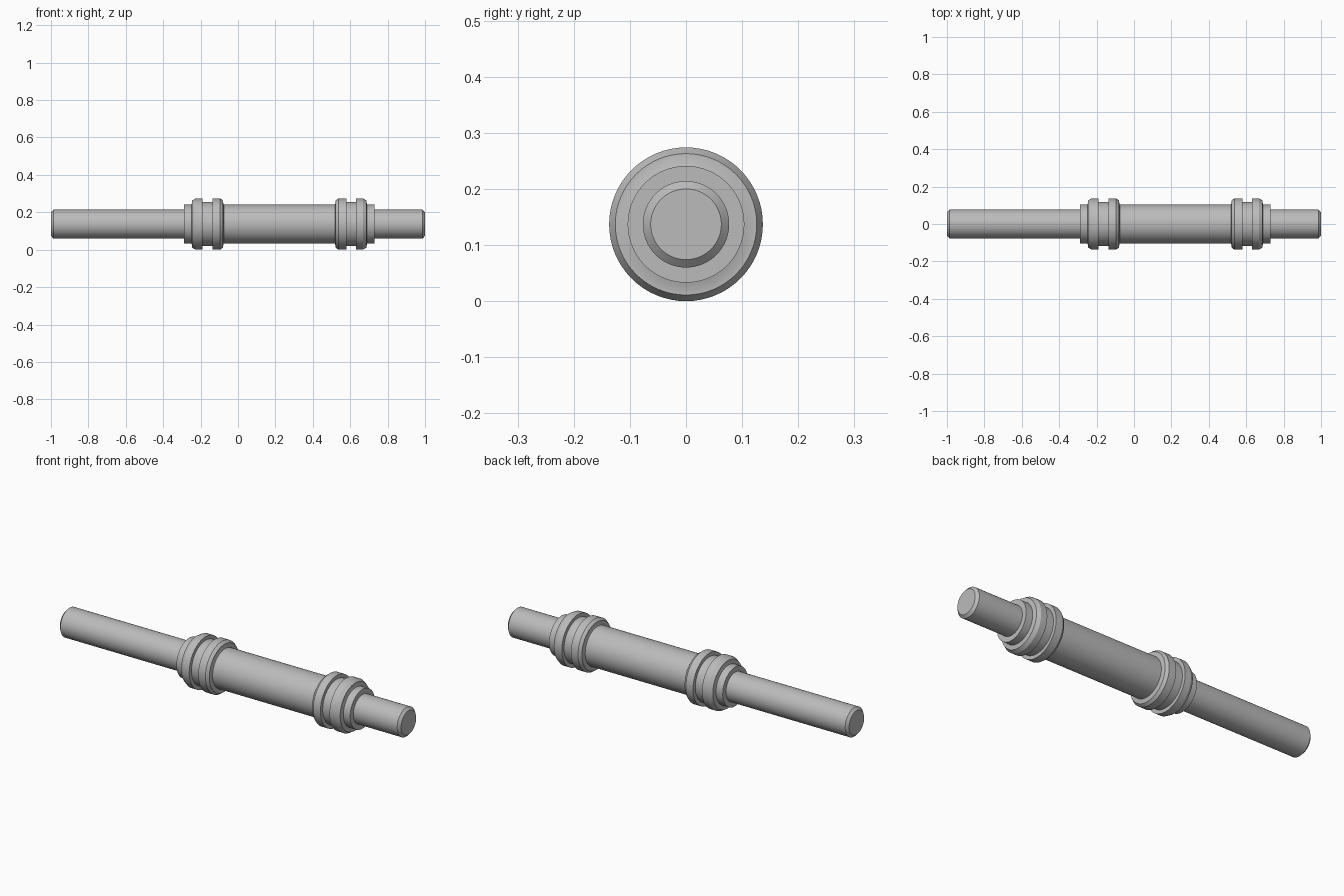
import bpy, bmesh, math
from mathutils import Matrix, Vector

old = bpy.data.objects.get("Cube")
if old:
    bpy.data.objects.remove(old)

AXIS_Z = 0.137   # height of the shaft axis
MID = 0.221      # middle of the thick section
SIDES = 64

steel = bpy.data.materials.new("grey steel")
steel.use_nodes = True
grey = (0.5, 0.5, 0.5, 1)
steel.diffuse_color = grey
steel.node_tree.nodes["Principled BSDF"].inputs["Base Color"].default_value = grey


def lathe(name, profile):
    """Spin (x, radius) points around the x axis."""
    bm = bmesh.new()
    verts = [bm.verts.new((x, 0, r)) for x, r in profile]
    edges = [bm.edges.new(pair) for pair in zip(verts, verts[1:])]
    bmesh.ops.spin(bm, geom=verts + edges, cent=(0, 0, 0), axis=(1, 0, 0),
                   angle=math.tau, steps=SIDES, use_duplicate=False)
    bmesh.ops.remove_doubles(bm, verts=bm.verts, dist=1e-5)
    bmesh.ops.recalc_face_normals(bm, faces=bm.faces)
    bmesh.ops.translate(bm, verts=bm.verts, vec=(0, 0, AXIS_Z))
    mesh = bpy.data.meshes.new(name)
    bm.to_mesh(mesh)
    bm.free()
    mesh.materials.append(steel)
    obj = bpy.data.objects.new(name, mesh)
    bpy.context.collection.objects.link(obj)
    bpy.ops.object.select_all(action='DESELECT')
    obj.select_set(True)
    bpy.context.view_layer.objects.active = obj
    bpy.ops.object.shade_smooth_by_angle(angle=math.radians(25))
    return obj


# Half of the thick section: distance from its middle, radius
half = [
    (0.0, 0.104),      # barrel
    (0.297, 0.104),
    (0.301, 0.118),    # cone into the inner flange
    (0.301, 0.126),
    (0.316, 0.137),    # inner flange
    (0.358, 0.137),
    (0.358, 0.118),    # seal groove
    (0.411, 0.118),
    (0.411, 0.137),    # outer flange
    (0.447, 0.137),
    (0.466, 0.126),
    (0.466, 0.118),
    (0.470, 0.104),    # end step
    (0.509, 0.104),
    (0.509, 0.077),
]
# Rod end with a chamfer
rod_end = [(0.987, 0.077), (1.0, 0.063), (1.0, 0.0)]

right_side = [(-x, r) for x, r in reversed(rod_end)]
right_side += [(MID - d, r) for d, r in reversed(half)]
left_side = [(MID + d, r) for d, r in half[1:]] + rod_end
lathe("grooved_shaft", right_side + left_side)
